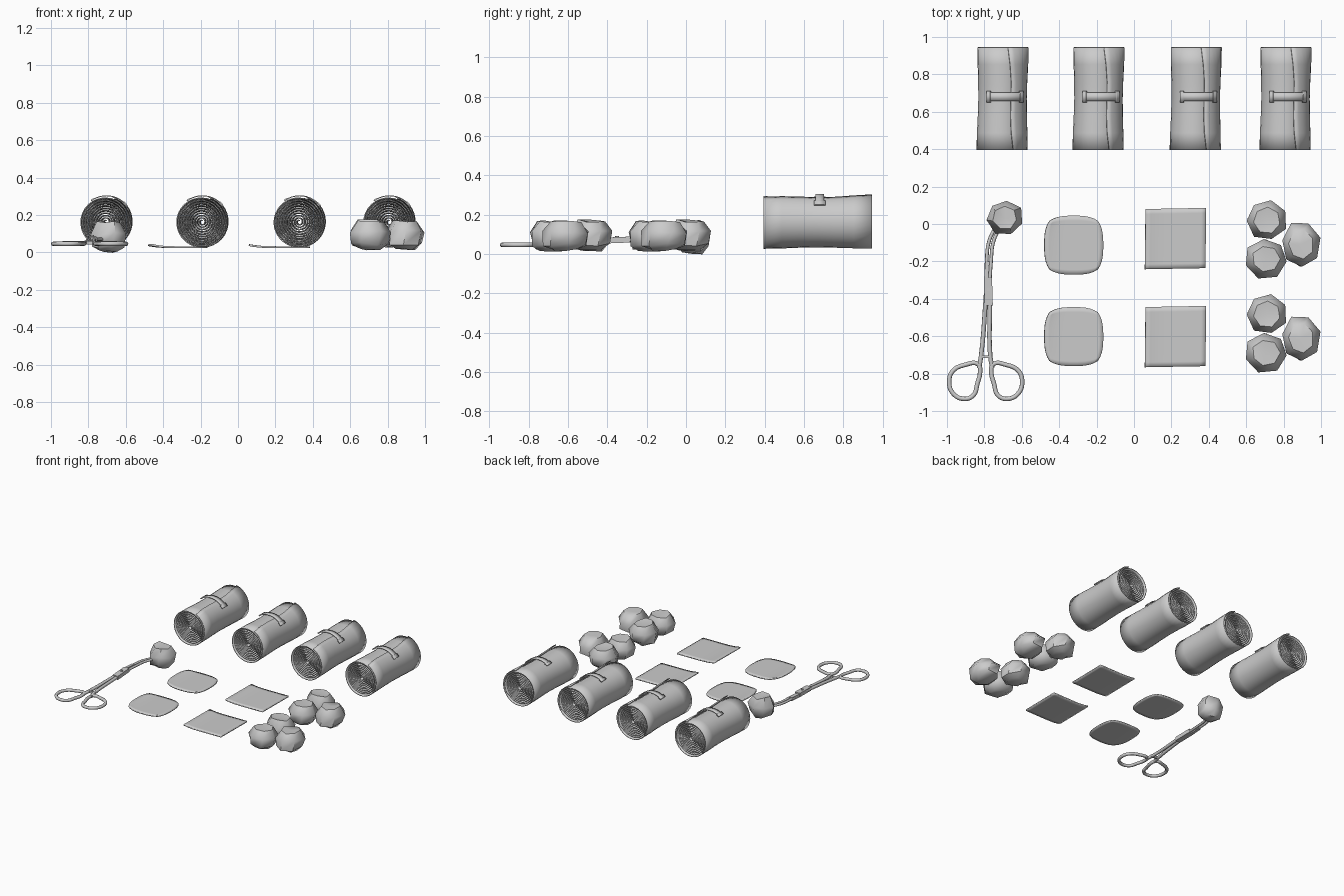
import bpy, math, random
from mathutils import Vector

if "Cube" in bpy.data.objects:
    bpy.data.objects.remove(bpy.data.objects["Cube"])


def make(name, verts, faces, thick=0, smooth=True):
    me = bpy.data.meshes.new(name)
    me.from_pydata(verts, [], faces)
    ob = bpy.data.objects.new(name, me)
    bpy.context.collection.objects.link(ob)
    bpy.context.view_layer.objects.active = ob
    bpy.ops.object.select_all(action='DESELECT')
    ob.select_set(True)
    if smooth:
        bpy.ops.object.shade_smooth_by_angle(angle=math.radians(50))
    if thick:
        m = ob.modifiers.new("thickness", 'SOLIDIFY')
        m.thickness, m.offset = thick, 0
    return ob


def grid(name, nu, nv, fn, thick):
    """Sheet through fn(u, v) with u, v in 0..1."""
    verts = [fn(i / nu, j / nv) for i in range(nu + 1) for j in range(nv + 1)]
    w = nv + 1
    faces = [(i * w + j, (i + 1) * w + j, (i + 1) * w + j + 1, i * w + j + 1)
             for i in range(nu) for j in range(nv)]
    return make(name, verts, faces, thick)


def copy(ob, name, offset):
    c = ob.copy()
    c.name = name
    c.location = ob.location + Vector(offset)
    bpy.context.collection.objects.link(c)
    return c


# Bandage rolls: spiral sheets with a slight waist, closed by a clipped strap
TURNS, SEGS = 10, 30
Y0, Y1, ZC = 0.395, 0.945, 0.163


def waist(v):
    return 1 - 0.055 * math.sin(math.pi * v) ** 2


def spiral(u, v):
    end = math.radians(63 + 13 * v + 3 * math.sin(v * 7))
    a = end - (1 - u) * TURNS * 2 * math.pi
    r = (0.008 + 0.132 * u) * waist(v)
    inset = 0.012 if u < 0.87 else 0
    y = Y0 + inset + (Y1 - Y0 - 2 * inset) * v
    return (r * math.cos(a) - 0.006 * (1 - v), y, ZC + r * math.sin(a))


def arc(name, a0, a1, y0, y1, r, thick):
    def fn(u, v):
        a = math.radians(a0 + (a1 - a0) * u)
        return (r * math.cos(a), y0 + (y1 - y0) * v, ZC + r * math.sin(a))
    return grid(name, 10, 1, fn, thick)


roll_parts = [
    grid("bandage_roll", TURNS * SEGS, 6, spiral, 0.006),
    arc("clip_strap", 124, 41, 0.658, 0.703, 0.140, 0.005),
    arc("clip_end_left", 126, 117, 0.650, 0.710, 0.141, 0.008),
    arc("clip_end_right", 49, 38, 0.650, 0.710, 0.140, 0.008),
]
for k, x in enumerate((-0.19, 0.33, 0.81)):
    for p in roll_parts:
        copy(p, f"{p.name}_{k + 2}", (x, 0, 0))
for p in roll_parts:
    p.location.x = -0.703


# Gauze pads: two rounded, two square, with a curled left edge
def rounded(u, v):
    u, v = 2 * u - 1, 2 * v - 1
    f = lambda t: 1 - 0.07 * t * t - 0.11 * t ** 4
    return (u * 0.158 * f(v), v * 0.158 * f(u), 0.028 + 0.011 * max(0, -u) ** 3)


def square(u, v):
    u, v = 2 * u - 1, 2 * v - 1
    return (u * 0.162 + 0.002 * v, v * 0.161 + 0.003 * u,
            0.028 + 0.011 * max(0, -u) ** 3)


for name, fn, x, ys in (("round_pad", rounded, -0.322, (-0.113, -0.602)),
                        ("square_pad", square, 0.222, (-0.078, -0.602))):
    pad = grid(name, 12, 12, fn, 0.01)
    pad.location = (x, ys[0], 0)
    copy(pad, name + "_2", (0, ys[1] - ys[0], 0))


# Cotton balls: lumpy seven-sided low-poly blobs
def ball(name, loc, rx, ry, z0, z1, seed, turn):
    rnd = random.Random(seed)
    h, n = z1 - z0, 7
    rings = ((0.55, 0.03), (0.93, 0.2), (1.0, 0.6), (0.66, 0.97))
    verts, faces = [(0, 0, z0)], []
    for k, (r, z) in enumerate(rings):
        for i in range(n):
            a = turn + (i + 0.15 * k) * 2 * math.pi / n
            s = r * rnd.uniform(0.95, 1.05)
            verts.append((rx * s * math.cos(a), ry * s * math.sin(a),
                          z0 + h * (z + rnd.uniform(-0.06, 0.06))))
    verts.append((0, 0, z0 + h * 0.93))
    top = len(verts) - 1
    for i in range(n):
        j = (i + 1) % n
        faces.append((0, 1 + j, 1 + i))
        for k in range(3):
            b = 1 + k * n
            faces.append((b + i, b + j, b + n + j, b + n + i))
        faces.append((1 + 3 * n + i, 1 + 3 * n + j, top))
    ob = make(name, verts, faces)
    ob.location = (*loc, 0)
    return ob


for k, (x, y, rx, ry, t) in enumerate(((0.71, 0.02, 0.108, 0.107, 0.2),
                                       (0.705, -0.187, 0.112, 0.107, 0.5),
                                       (0.893, -0.108, 0.104, 0.124, 0.9))):
    b = ball(f"cotton_ball_{k + 1}", (x, y), rx, ry, 0.015, 0.172, k + 3, t)
    copy(b, f"cotton_ball_{k + 4}", (0, -0.502, 0))
ball("held_cotton_ball", (-0.69, 0.033), 0.098, 0.095, 0.0, 0.168, 12, 0.3)


# Forceps: bent rods, finger rings, box joint and ratchet bar
def height(y):
    return 0.046 + max(0, min(1, (y + 0.8) / 0.45)) * 0.025


def rod(name, pts, depth, closed=False, flat=1.0):
    cu = bpy.data.curves.new(name, 'CURVE')
    cu.dimensions = '3D'
    cu.bevel_depth, cu.bevel_resolution, cu.resolution_u = depth, 2, 5
    cu.use_fill_caps = True
    sp = cu.splines.new('BEZIER')
    sp.bezier_points.add(len(pts) - 1)
    for bp, (x, y) in zip(sp.bezier_points, pts):
        bp.co = (x, y, height(y))
        bp.handle_left_type = bp.handle_right_type = 'AUTO'
    sp.use_cyclic_u = closed
    ob = bpy.data.objects.new(name, cu)
    bpy.context.collection.objects.link(ob)
    bpy.ops.object.select_all(action='DESELECT')
    bpy.context.view_layer.objects.active = ob
    ob.select_set(True)
    bpy.ops.object.convert(target='MESH')
    return bpy.context.view_layer.objects.active


MX = -0.793
ring = [(0.04, -0.75), (0.11, -0.753), (0.175, -0.785), (0.195, -0.84),
        (0.175, -0.905), (0.115, -0.935), (0.065, -0.915), (0.045, -0.855), (0.03, -0.79)]
for side, s in (("left", -1), ("right", 1)):
    rod("finger_ring_" + side, [(MX + s * x, y) for x, y in ring], 0.012, True)
    rod("shank_" + side, [(MX + s * 0.035, -0.77), (MX + s * 0.024, -0.70),
                          (-0.782 + s * 0.012, -0.42), (-0.78 + s * 0.009, -0.34)], 0.012)
    rod("jaw_" + side, [(-0.782 + s * 0.01, -0.32), (-0.776 + s * 0.012, -0.20),
                        (-0.765 + s * 0.012, -0.10), (-0.735 + s * 0.012, -0.03),
                        (-0.695 + s * 0.008, 0.03)], 0.0095)


def box(name, loc, size, rot=(0, 0, 0)):
    bpy.ops.mesh.primitive_cube_add(size=1, location=loc, rotation=rot)
    ob = bpy.context.object
    ob.name, ob.scale = name, size
    return ob


box("box_joint", (-0.779, -0.36, 0.07), (0.044, 0.15, 0.03), (0.04, 0, 0.03))
box("jaw_block", (-0.787, -0.245, 0.07), (0.022, 0.09, 0.026), (0, 0, -0.08))
box("ratchet_bar", (MX + 0.005, -0.71, 0.052), (0.06, 0.014, 0.018))
bpy.ops.mesh.primitive_cylinder_add(vertices=16, radius=0.01, depth=0.012,
                                    location=(-0.779, -0.35, 0.086))
bpy.context.object.name = "joint_pin"
